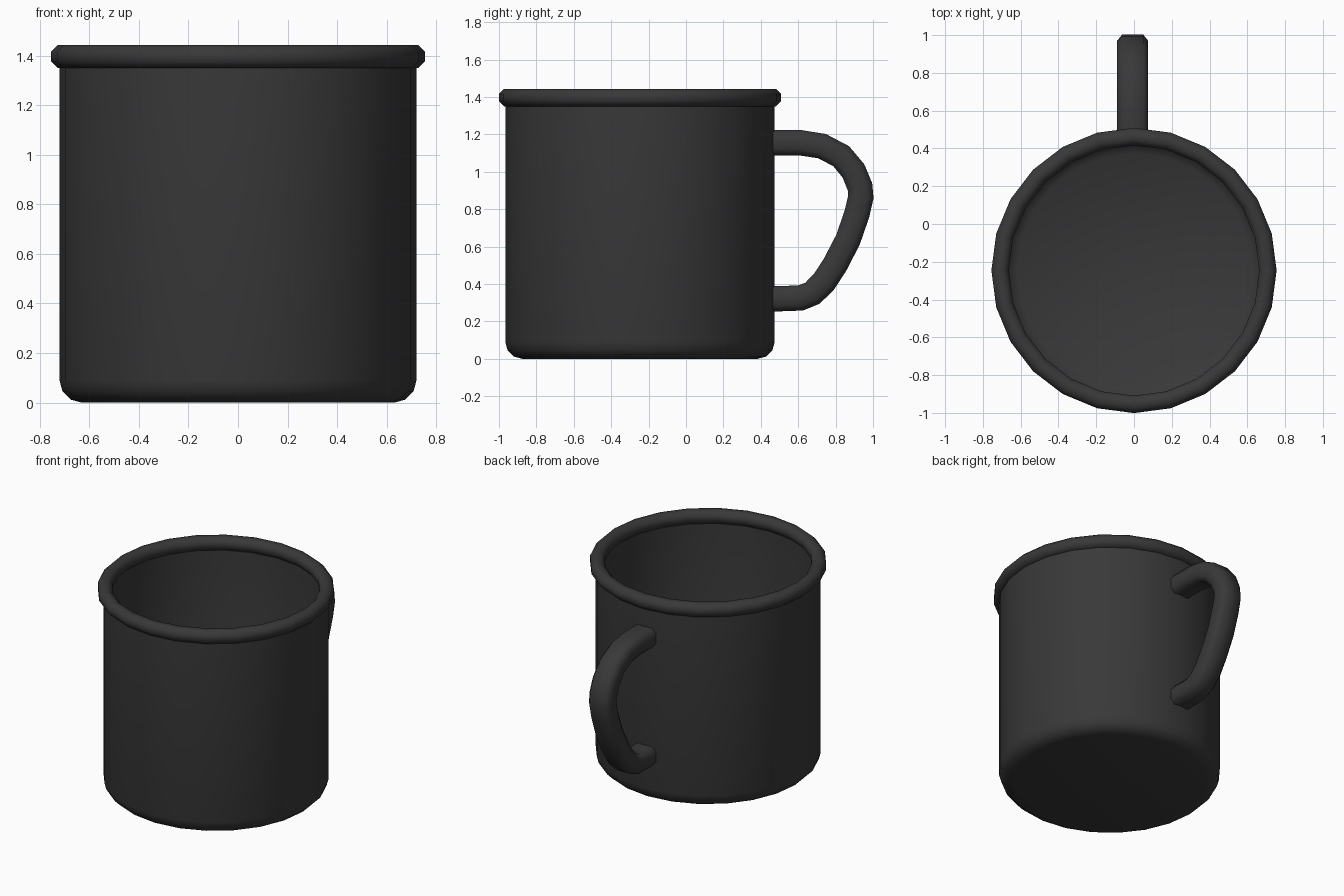
import bpy, bmesh, math
from mathutils import Vector

if "Cube" in bpy.data.objects:
    bpy.data.objects.remove(bpy.data.objects["Cube"])

CENTRE_Y = -0.246
SIDES = 24

mat = bpy.data.materials.new("dark_enamel")
mat.diffuse_color = (0.04, 0.04, 0.04, 1)
mat.use_nodes = True
mat.node_tree.nodes["Principled BSDF"].inputs["Base Color"].default_value = mat.diffuse_color


def finish(name, bm, angle):
    bmesh.ops.recalc_face_normals(bm, faces=bm.faces)
    mesh = bpy.data.meshes.new(name)
    bm.to_mesh(mesh)
    bm.free()
    mesh.materials.append(mat)
    obj = bpy.data.objects.new(name, mesh)
    bpy.context.collection.objects.link(obj)
    bpy.ops.object.select_all(action='DESELECT')
    obj.select_set(True)
    bpy.context.view_layer.objects.active = obj
    bpy.ops.object.shade_smooth_by_angle(angle=math.radians(angle))
    return obj


def bridge(bm, rings, closed=False):
    pairs = list(zip(rings, rings[1:]))
    if closed:
        pairs.append((rings[-1], rings[0]))
    for a, b in pairs:
        n = len(a)
        for i in range(n):
            j = (i + 1) % n
            bm.faces.new((a[i], a[j], b[j], b[i]))


def lathe(name, profile, closed, angle):
    bm = bmesh.new()
    rings = []
    for r, z in profile:
        rings.append([bm.verts.new((r * math.cos(t), CENTRE_Y + r * math.sin(t), z))
                      for t in (2 * math.pi * i / SIDES for i in range(SIDES))])
    bridge(bm, rings, closed)
    if not closed:
        bm.faces.new(rings[0])
        bm.faces.new(rings[-1])
    return finish(name, bm, angle)


# Cup: outside from the base up, then down the inside to the floor
lathe("cup_body", [(0.63, 0), (0.675, 0.012), (0.708, 0.045), (0.72, 0.09), (0.72, 1.39),
                   (0.69, 1.39), (0.69, 0.11), (0.675, 0.065), (0.62, 0.03)], False, 50)

# Rolled rim: octagonal ring
R = 0.046 / math.cos(math.pi / 8)
lathe("rolled_rim", [(0.709 + R * math.cos(a), 1.396 + R * math.sin(a))
                     for a in (math.pi / 8 + math.pi / 4 * k for k in range(8))], True, 60)

# Handle: chamfered section swept along a curved path in the yz plane
path = [Vector((0, y, z)) for y, z in [
    (0.46, 1.155), (0.61, 1.155), (0.727, 1.137), (0.83, 1.083), (0.896, 1.003),
    (0.93, 0.92), (0.935, 0.866), (0.914, 0.775), (0.866, 0.636), (0.797, 0.503),
    (0.738, 0.412), (0.676, 0.35), (0.615, 0.326), (0.545, 0.322), (0.46, 0.322)]]
section = [(0.082, 0.035), (0.056, 0.068), (-0.056, 0.068), (-0.082, 0.035),
           (-0.082, -0.035), (-0.056, -0.068), (0.056, -0.068), (0.082, -0.035)]
bm = bmesh.new()
rings = []
for i, p in enumerate(path):
    t = (path[min(i + 1, len(path) - 1)] - path[max(i - 1, 0)]).normalized()
    if i in (0, len(path) - 1):
        t = Vector((0, 1, 0)) if i == 0 else Vector((0, -1, 0))
    n = Vector((0, -t.z, t.y))
    rings.append([bm.verts.new(p + n * v + Vector((u - 0.007, 0, 0))) for u, v in section])
bridge(bm, rings)
bm.faces.new(rings[0])
bm.faces.new(rings[-1])
finish("handle", bm, 60)
